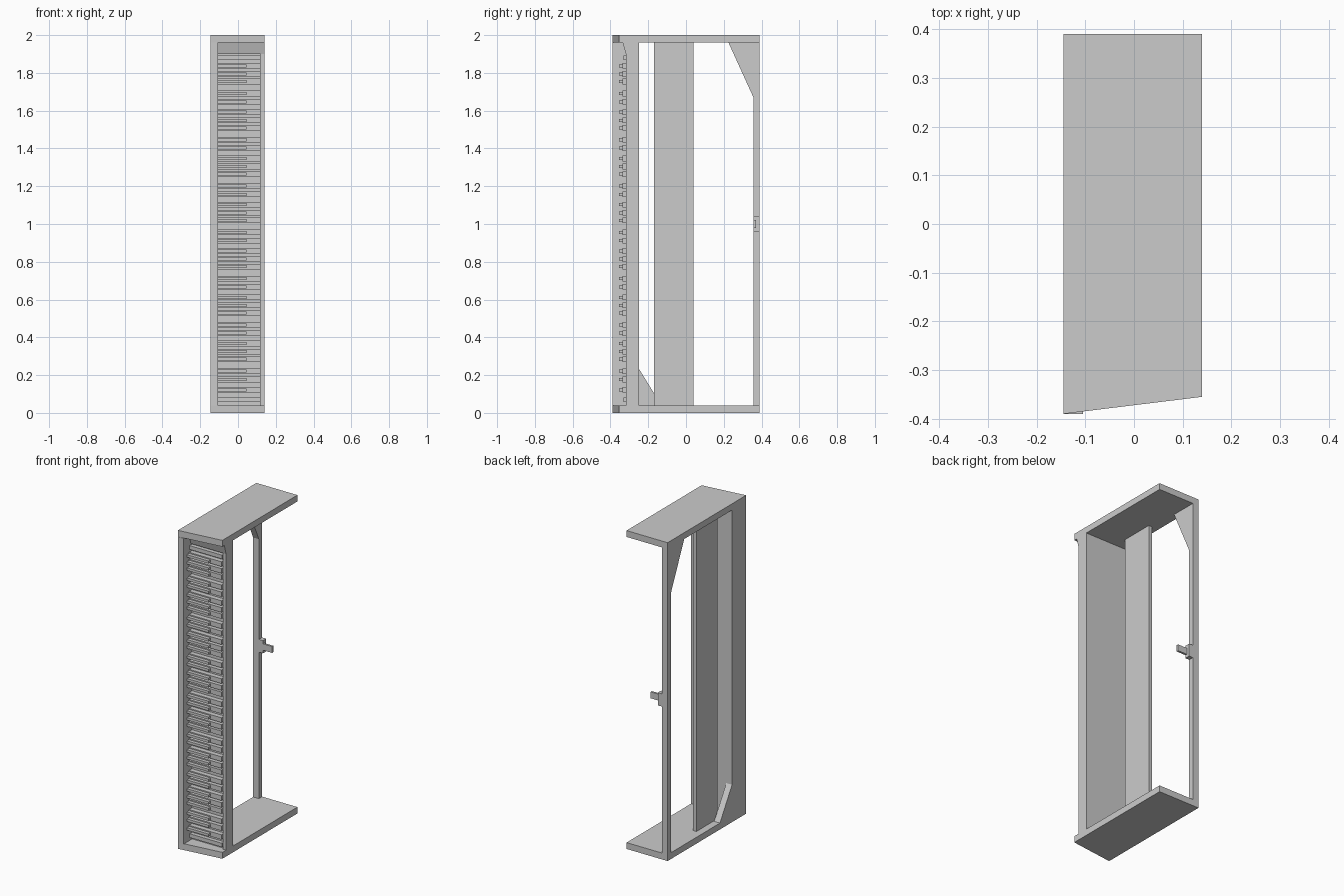
import bpy
import bmesh
from mathutils import Vector

cube = bpy.data.objects.get("Cube")
if cube:
    bpy.data.objects.remove(cube, do_unlink=True)

grey = bpy.data.materials.new("plain grey")
grey.use_nodes = True
COLOUR = (0.6, 0.6, 0.6, 1)
grey.diffuse_color = COLOUR
grey.node_tree.nodes["Principled BSDF"].inputs["Base Color"].default_value = COLOUR

LEFT, RIGHT = -0.145, 0.14      # outer sides in x
WALL = -0.105                   # inner face of the side frame
BACK, FRONT = 0.39, -0.39
LOW, HIGH = 0.04, 1.96          # between the two end plates


def finish(name, bm):
    bmesh.ops.recalc_face_normals(bm, faces=bm.faces)
    mesh = bpy.data.meshes.new(name)
    bm.to_mesh(mesh)
    bm.free()
    mesh.materials.append(grey)
    obj = bpy.data.objects.new(name, mesh)
    bpy.context.collection.objects.link(obj)
    return obj


def add_prism(bm, points, direction):
    """Extrude a flat outline along a direction."""
    face = bm.faces.new([bm.verts.new(p) for p in points])
    ext = bmesh.ops.extrude_face_region(bm, geom=[face], use_keep_orig=True)
    moved = [g for g in ext["geom"] if isinstance(g, bmesh.types.BMVert)]
    bmesh.ops.translate(bm, verts=moved, vec=Vector(direction))


def add_box(bm, x, y, z):
    outline = [(x[0], y[0], z[0]), (x[1], y[0], z[0]),
               (x[1], y[1], z[0]), (x[0], y[1], z[0])]
    add_prism(bm, outline, (0, 0, z[1] - z[0]))


def box(name, x, y, z):
    bm = bmesh.new()
    add_box(bm, x, y, z)
    return finish(name, bm)


def side_profile(name, yz, x):
    bm = bmesh.new()
    add_prism(bm, [(x[0], y, z) for y, z in yz], (x[1] - x[0], 0, 0))
    return finish(name, bm)


# End plates with a skewed front edge
for name, z in (("bottom_plate", 0), ("top_plate", HIGH)):
    bm = bmesh.new()
    add_prism(bm, [(LEFT, FRONT, z), (RIGHT, -0.355, z),
                   (RIGHT, BACK, z), (LEFT, BACK, z)], (0, 0, LOW))
    finish(name, bm)

# Front column: side wall, board, narrow right rim, sloped header
box("front_side_wall", (LEFT, WALL), (FRONT, -0.25), (LOW, HIGH))
box("front_board", (WALL, RIGHT), (-0.305, -0.25), (LOW, HIGH))
box("front_rim", (0.12, RIGHT), (-0.318, -0.305), (LOW, HIGH))
side_profile("front_header", [(-0.335, HIGH), (-0.318, 1.9),
                              (-0.305, 1.9), (-0.305, HIGH)], (WALL, RIGHT))

# Rows of slats in repeating groups of three and two, each with a bar
PERIOD = 0.245
rows = [1.837 - PERIOD * group - step
        for group in range(8) for step in (0, 0.043, 0.083, 0.146, 0.19)]
rows = [z for z in rows if z > 0.1]
slats, bars = bmesh.new(), bmesh.new()
for z in rows:
    add_box(slats, (WALL, 0.12), (-0.335, -0.305), (z - 0.015, z + 0.015))
    add_box(bars, (WALL, 0.045), (-0.356, -0.335), (z - 0.008, z + 0.008))
for z in (1.88, 0.07):
    add_box(slats, (WALL, 0.12), (-0.33, -0.305), (z - 0.012, z + 0.012))
finish("slats", slats)
finish("slat_bars", bars)

# Inner divider panel
box("divider_panel", (-0.1, -0.075), (-0.17, 0.04), (LOW, HIGH))

# Rear post and corner gussets on the side frame
box("rear_post", (LEFT, WALL), (0.357, BACK), (LOW, HIGH))
side_profile("upper_gusset", [(0.225, HIGH), (0.357, HIGH), (0.357, 1.67)],
             (LEFT, WALL))
side_profile("lower_gusset", [(-0.25, LOW), (-0.13, LOW), (-0.25, 0.235)],
             (LEFT, WALL))

# Latch on the rear post
box("latch_block", (WALL, -0.077), (0.357, BACK), (0.96, 1.04))
box("latch_tongue", (-0.077, -0.013), (0.357, 0.37), (0.98, 1.02))
